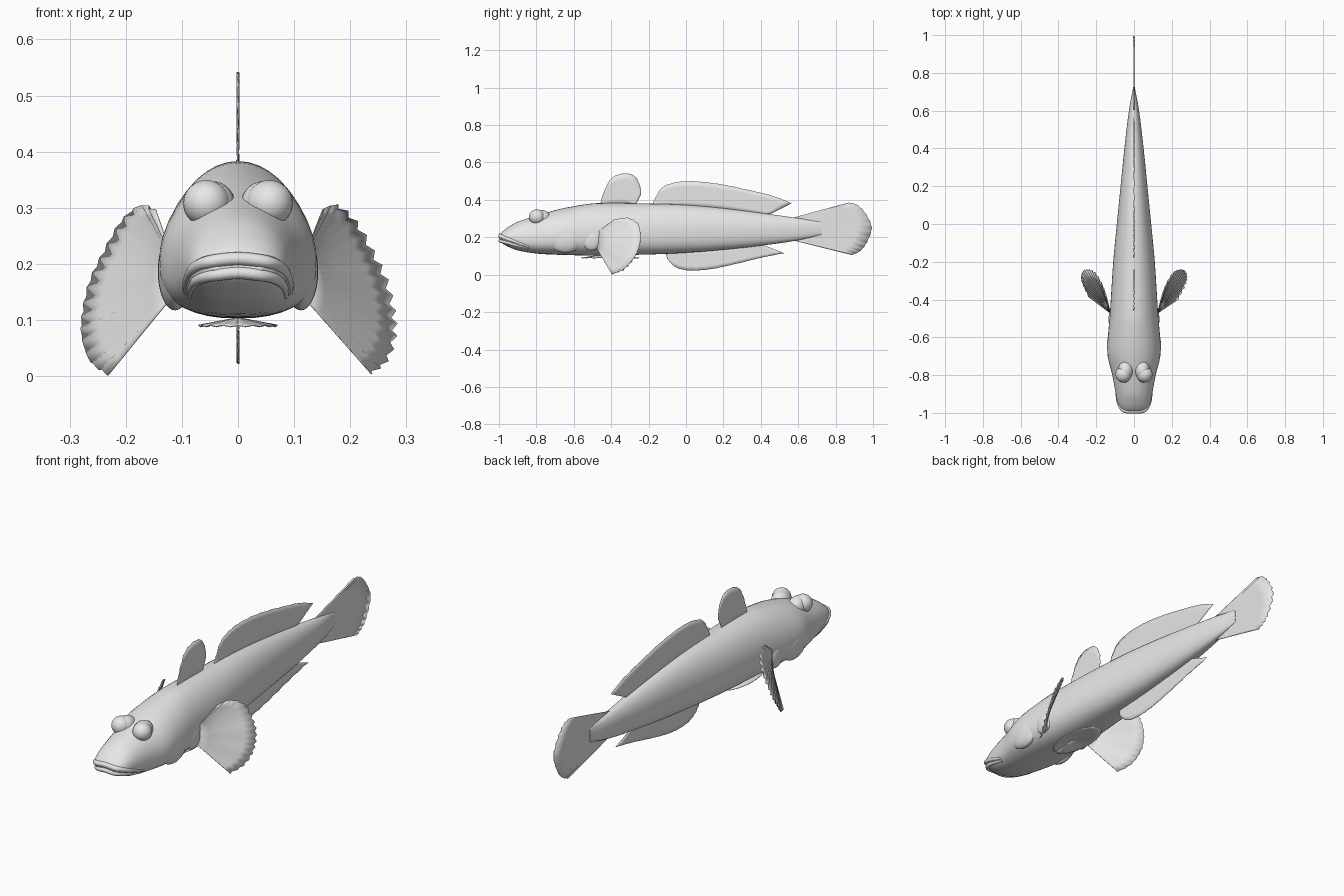
import bpy
import bmesh
from math import cos, sin, pi
from mathutils import Vector

default_cube = bpy.data.objects.get("Cube")
if default_cube:
    bpy.data.objects.remove(default_cube, do_unlink=True)

# One plain colour for the whole fish
grey = bpy.data.materials.new("plain grey")
grey.use_nodes = True
grey.diffuse_color = (0.8, 0.8, 0.8, 1)
grey.node_tree.nodes["Principled BSDF"].inputs["Base Color"].default_value = (0.8, 0.8, 0.8, 1)


def add_object(name, data):
    obj = bpy.data.objects.new(name, data)
    data.materials.append(grey)
    bpy.context.scene.collection.objects.link(obj)
    return obj


def finish(name, bm):
    """Turn a bmesh into a smooth shaded object."""
    bmesh.ops.recalc_face_normals(bm, faces=bm.faces)
    for face in bm.faces:
        face.smooth = len(face.verts) < 5
    mesh = bpy.data.meshes.new(name)
    bm.to_mesh(mesh)
    bm.free()
    return add_object(name, mesh)


def spline(knots, points, at):
    """Smooth cubic interpolation of vectors at increasing knots."""
    last = len(knots) - 1
    i = max(k for k in range(last) if k == 0 or knots[k] <= at)

    def slope(k):
        a, b = max(k - 1, 0), min(k + 1, last)
        return (points[b] - points[a]) / (knots[b] - knots[a])

    width = knots[i + 1] - knots[i]
    t = (at - knots[i]) / width
    bend = t * t * (3 - 2 * t)
    return (points[i] * (1 - bend) + points[i + 1] * bend
            + slope(i) * (width * t * (1 - t) ** 2)
            - slope(i + 1) * (width * t * t * (1 - t)))


def resample(points, count):
    points = [Vector(p) for p in points]
    knots = list(range(len(points)))
    return [spline(knots, points, k * knots[-1] / count) for k in range(count + 1)]


def bridge_rows(bm, rows, closed=False):
    count = len(rows[0])
    for low, high in zip(rows, rows[1:]):
        for k in range(count if closed else count - 1):
            n = (k + 1) % count
            bm.faces.new((low[k], low[n], high[n], high[k]))


# Body sections: y, half width, bottom, widest height, top
sections = [
    (-0.995, 0.045, 0.18, 0.197, 0.215),
    (-0.98, 0.066, 0.166, 0.197, 0.232),
    (-0.95, 0.084, 0.149, 0.195, 0.255),
    (-0.9, 0.096, 0.13, 0.193, 0.283),
    (-0.8, 0.115, 0.113, 0.193, 0.315),
    (-0.7, 0.139, 0.107, 0.2, 0.345),
    (-0.6, 0.138, 0.104, 0.205, 0.366),
    (-0.48, 0.128, 0.103, 0.21, 0.382),
    (-0.2, 0.11, 0.108, 0.222, 0.38),
    (0, 0.091, 0.117, 0.23, 0.373),
    (0.2, 0.071, 0.133, 0.237, 0.355),
    (0.4, 0.051, 0.155, 0.242, 0.33),
    (0.6, 0.027, 0.184, 0.245, 0.302),
    (0.725, 0.004, 0.215, 0.247, 0.28),
]
section_y = [s[0] for s in sections]
section_shape = [Vector(s[1:]) for s in sections]
BELLY = 2.6  # squareness of the lower half


def body_ring(y, sides=40):
    half, bottom, middle, top = spline(section_y, section_shape, y)
    ring = []
    for k in range(sides):
        c, s = cos(2 * pi * k / sides), sin(2 * pi * k / sides)
        power = 1 if s >= 0 else 2 / BELLY
        x = half * abs(c) ** power * (1 if c > 0 else -1)
        height = (top - middle) if s >= 0 else (middle - bottom)
        z = middle + height * abs(s) ** power * (1 if s > 0 else -1)
        ring.append(Vector((x, y, z)))
    return ring


def body_side(y, z):
    """Half width of the body at a given place."""
    half, bottom, middle, top = spline(section_y, section_shape, y)
    if z > middle:
        return half * max(0, 1 - ((z - middle) / (top - middle)) ** 2) ** 0.5
    return half * max(0, 1 - ((middle - z) / (middle - bottom)) ** BELLY) ** (1 / BELLY)


bm = bmesh.new()
rows = []
for a, b in zip(section_y, section_y[1:]):
    for step in range(4):
        rows.append([bm.verts.new(p) for p in body_ring(a + (b - a) * step / 4)])
rows.append([bm.verts.new(p) for p in body_ring(section_y[-1])])
bridge_rows(bm, rows, closed=True)
bm.faces.new(rows[0])
bm.faces.new(rows[-1])
finish("body", bm)


# Lips: tubes that follow the mouth line around the snout
def lip(name, offset, radius):
    half_path = []
    for y in (-0.84, -0.88, -0.92, -0.95, -0.975, -0.99):
        closeness = (y + 0.84) / -0.16
        z = 0.146 + 0.05 * closeness + offset * (0.35 + 0.65 * closeness)
        half_path.append(Vector((body_side(y, z) - 0.004, y, z)))
    middle = Vector((0, -0.992, 0.197 + offset))
    other = [Vector((-p.x, p.y, p.z)) for p in reversed(half_path)]
    path = resample(half_path + [middle] + other, 36)
    curve = bpy.data.curves.new(name, "CURVE")
    curve.dimensions = "3D"
    curve.bevel_depth = radius
    curve.bevel_resolution = 3
    curve.use_fill_caps = True
    line = curve.splines.new("POLY")
    line.points.add(len(path) - 1)
    for k, p in enumerate(path):
        line.points[k].co = (*p, 1)
        line.points[k].radius = 0.45 + 0.55 * sin(pi * k / (len(path) - 1))
    add_object(name, curve)


lip("upper_lip", 0.012, 0.012)
lip("lower_lip", -0.013, 0.011)


# Rounded head parts, one on each side
def ball(name, centre, scale):
    bm = bmesh.new()
    bmesh.ops.create_uvsphere(bm, u_segments=24, v_segments=16, radius=1)
    bmesh.ops.scale(bm, vec=scale, verts=bm.verts)
    bmesh.ops.translate(bm, vec=centre, verts=bm.verts)
    finish(name, bm)


for label, side in (("left", 1), ("right", -1)):
    ball(label + "_eye", (0.056 * side, -0.797, 0.308), (0.042, 0.043, 0.041))
    ball(label + "_brow", (0.044 * side, -0.775, 0.302), (0.04, 0.052, 0.045))
    ball(label + "_gill_cover", (0.112 * side, -0.645, 0.187), (0.031, 0.09, 0.07))
    ball(label + "_fin_base", (0.116 * side, -0.505, 0.182), (0.019, 0.05, 0.052))


# Fins: pleated sheets stretched between a root line and an outer edge
def fin(name, root, edge, columns=24, pleat=0.0015, scallop=0.01, depth=5):
    inner, outer = resample(root, columns), resample(edge, columns)
    bm = bmesh.new()
    rows = []
    for r in range(depth + 1):
        t = r / depth
        row = []
        for k in range(columns + 1):
            a, b = inner[k], outer[k]
            along = outer[min(k + 1, columns)] - outer[max(k - 1, 0)]
            normal = along.cross(b - a).normalized()
            reach = t * (1 - scallop * (k % 2))
            lift = pleat * t * (1 if k % 2 else -1)
            row.append(bm.verts.new(a.lerp(b, reach) + normal * lift))
        rows.append(row)
    bridge_rows(bm, rows)
    thickness = finish(name, bm).modifiers.new("thickness", "SOLIDIFY")
    thickness.thickness = 0.002
    thickness.offset = 0


def upright(*points):
    return [(0, y, z) for y, z in points]


fin("first_dorsal_fin",
    upright((-0.46, 0.372), (-0.27, 0.372)),
    upright((-0.45, 0.41), (-0.43, 0.465), (-0.4, 0.515), (-0.36, 0.537), (-0.31, 0.542),
            (-0.27, 0.525), (-0.245, 0.475), (-0.24, 0.43)), columns=16)
fin("second_dorsal_fin",
    upright((-0.18, 0.37), (0.13, 0.355), (0.44, 0.318)),
    upright((-0.17, 0.4), (-0.13, 0.465), (-0.07, 0.491), (0, 0.5), (0.1, 0.496),
            (0.22, 0.478), (0.35, 0.45), (0.47, 0.42), (0.565, 0.382)))
fin("anal_fin",
    upright((-0.11, 0.12), (0.14, 0.137), (0.4, 0.165)),
    upright((-0.1, 0.085), (-0.07, 0.05), (-0.02, 0.027), (0.06, 0.022), (0.15, 0.032),
            (0.27, 0.058), (0.4, 0.09), (0.525, 0.115)))
fin("tail_fin",
    upright((0.57, 0.304), (0.6, 0.245), (0.57, 0.184)),
    upright((0.87, 0.385), (0.92, 0.372), (0.965, 0.322), (0.995, 0.25),
            (0.97, 0.175), (0.935, 0.128), (0.89, 0.105)), pleat=0.003)

# Broad pectoral fins swept out and back
pectoral_edge = [
    (0.235, -0.395, 0.002), (0.265, -0.335, 0.025), (0.28, -0.29, 0.07),
    (0.278, -0.26, 0.115), (0.265, -0.243, 0.17), (0.24, -0.24, 0.222),
    (0.21, -0.255, 0.275), (0.175, -0.31, 0.305), (0.15, -0.38, 0.297)]
for label, side in (("left", 1), ("right", -1)):
    fin(label + "_pectoral_fin",
        [(0.122 * side, -0.475, 0.135), (0.122 * side, -0.475, 0.225)],
        [(x * side, y, z) for x, y, z in pectoral_edge],
        columns=32, pleat=0.004, scallop=0.025)

# Pelvic fins joined into a shallow disc under the belly
disc_edge = [(0.07 * sin(2 * pi * k / 16), -0.405 - 0.155 * cos(2 * pi * k / 16), 0.089)
             for k in range(17)]
fin("pelvic_disc", [(0, -0.47, 0.104), (0, -0.45, 0.104), (0, -0.47, 0.104)],
    disc_edge, columns=32, scallop=0.02)
